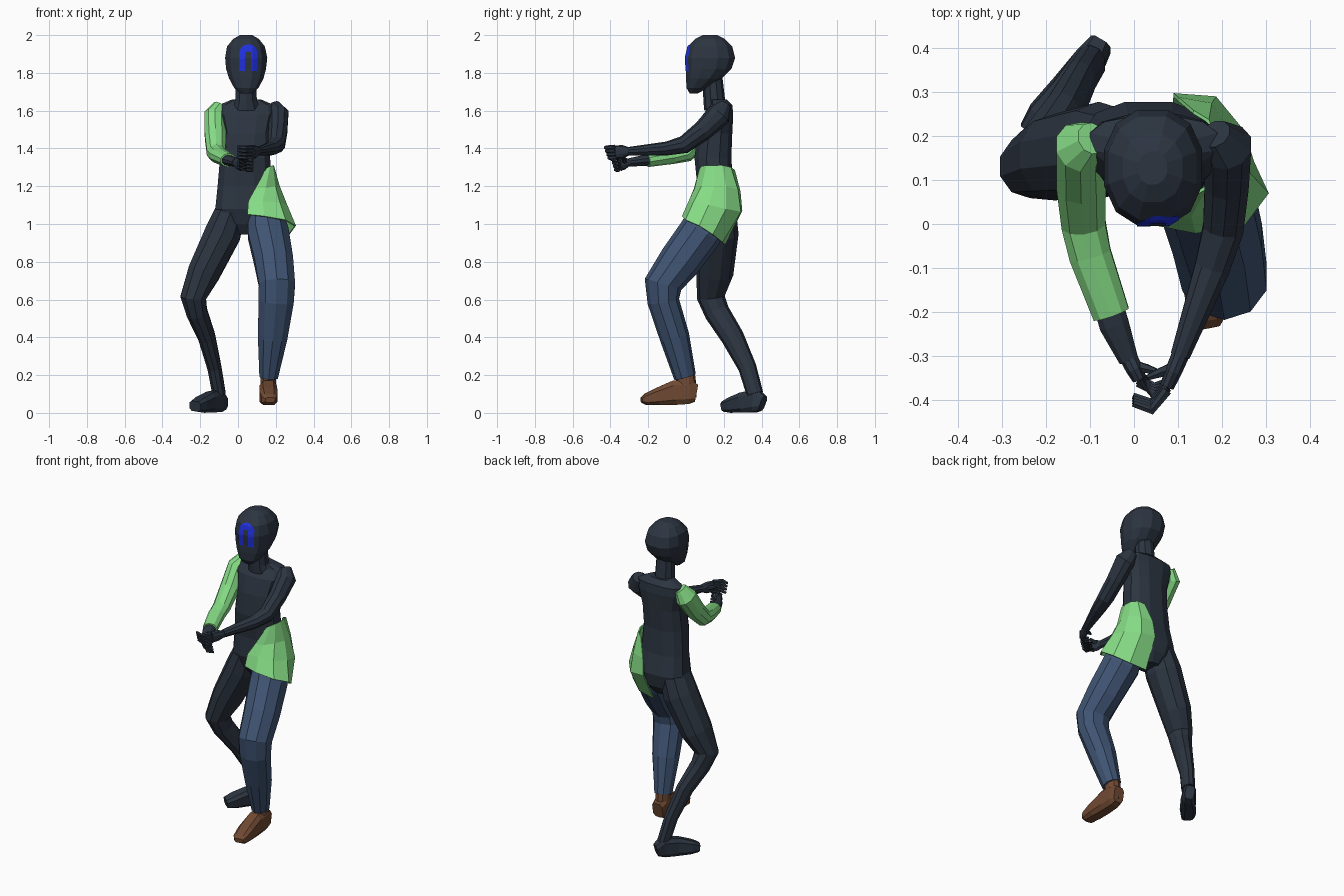
import bpy, bmesh, math
from mathutils import Vector
from mathutils.bvhtree import BVHTree


def material(name, rgb):
    m = bpy.data.materials.new(name)
    m.diffuse_color = (*rgb, 1)
    return m


DARK = material("dark slate", (0.025, 0.035, 0.052))
GREEN = material("light green", (0.24, 0.72, 0.24))
DENIM = material("denim blue", (0.05, 0.088, 0.17))
BROWN = material("boot brown", (0.16, 0.066, 0.032))
BLUE = material("bright blue", (0.015, 0.03, 0.75))


def finish(name, bm, mat):
    bmesh.ops.recalc_face_normals(bm, faces=bm.faces)
    me = bpy.data.meshes.new(name)
    bm.to_mesh(me)
    bm.free()
    me.materials.append(mat)
    ob = bpy.data.objects.new(name, me)
    bpy.context.collection.objects.link(ob)
    return ob


def tube(name, pts, mat, sides=10, flat=False, power=1.0):
    """Loft (super)elliptical rings (x, y, z, half width, half depth) along a path."""
    bm = bmesh.new()
    c = [Vector(p[:3]) for p in pts]
    grow = 1 / max(math.cos(math.pi / sides), 0.01) if power == 1 else 1
    if power < 1:
        grow = 1 / math.cos(math.pi / sides) ** power
    rings = []
    for i, p in enumerate(pts):
        t = Vector((0, 0, 1))
        if not flat:
            a = c[i] - c[i - 1] if i else c[1] - c[0]
            b = c[i + 1] - c[i] if i < len(c) - 1 else a
            t = (a.normalized() + b.normalized()).normalized()
        ref = Vector((1, 0, 0)) if abs(t.x) < 0.85 else Vector((0, -1, 0))
        u = (ref - t * ref.dot(t)).normalized()
        v = t.cross(u)
        ring = []
        for k in range(sides):
            ang = 2 * math.pi * (k + 0.5) / sides
            co, si = math.cos(ang), math.sin(ang)
            co = math.copysign(abs(co) ** power, co) * grow
            si = math.copysign(abs(si) ** power, si) * grow
            ring.append(bm.verts.new(c[i] + u * p[3] * co + v * p[4] * si))
        rings.append(ring)
    for r, s in zip(rings, rings[1:]):
        for k in range(sides):
            j = (k + 1) % sides
            bm.faces.new((r[k], r[j], s[j], s[k]))
    bm.faces.new(rings[0])
    bm.faces.new(rings[-1])
    return finish(name, bm, mat)


def stack(name, rows, mat, **kw):
    """Upright loft from rows of (z, x min, x max, y min, y max)."""
    pts = [((a + b) / 2, (d + e) / 2, z, (b - a) / 2, (e - d) / 2) for z, a, b, d, e in rows]
    return tube(name, pts, mat, flat=True, **kw)


def foot(name, rows, mat):
    """Boxy foot from heel to toe, rows of (x, y, sole z, top z, half width)."""
    tube(name, [(x, y, (lo + hi) / 2, w, (hi - lo) / 2) for x, y, lo, hi, w in rows],
         mat, sides=8, power=0.6)


# Head, neck and torso
head = stack("head", [
    (1.69, 0.015, 0.075, 0.02, 0.06), (1.72, -0.02, 0.108, 0.003, 0.115),
    (1.77, -0.047, 0.135, 0.0, 0.19), (1.82, -0.063, 0.148, 0.0, 0.24),
    (1.88, -0.068, 0.155, -0.004, 0.26), (1.94, -0.058, 0.142, 0.01, 0.245),
    (1.98, -0.025, 0.11, 0.05, 0.205), (2.0, 0.01, 0.075, 0.09, 0.165)], DARK, sides=12, power=0.88)
stack("neck", [(1.60, -0.03, 0.12, 0.1, 0.22), (1.65, -0.015, 0.1, 0.095, 0.205),
               (1.78, -0.01, 0.095, 0.09, 0.19)], DARK)
stack("torso", [
    (0.945, -0.01, 0.08, 0.11, 0.23), (1.0, -0.08, 0.15, 0.075, 0.265),
    (1.08, -0.12, 0.185, 0.05, 0.278), (1.2, -0.108, 0.18, 0.06, 0.25),
    (1.35, -0.095, 0.17, 0.045, 0.24), (1.48, -0.085, 0.175, 0.06, 0.245),
    (1.58, -0.11, 0.2, 0.09, 0.25), (1.63, -0.1, 0.19, 0.13, 0.245),
    (1.66, -0.03, 0.12, 0.13, 0.215)], DARK, sides=12, power=0.8)

# Arch-shaped face stripe, laid on the head surface as a thin plate
bm = bmesh.new()
bm.from_mesh(head.data)
tree = BVHTree.FromBMesh(bm)
bm.free()
bm = bmesh.new()


def on_face(x, z):
    hit = tree.ray_cast(Vector((x, -1, z)), Vector((0, 1, 0)))[0]
    return bm.verts.new((x, hit.y - 0.0025, z))


legs = [1.81 + 0.016 * i for i in range(6)]
arc = [math.pi * i / 16 for i in range(17)]
outline = [(1, 0, z) for z in legs] + [(math.cos(a), math.sin(a), 1.905) for a in arc]
outline += [(-1, 0, z) for z in reversed(legs)]
rows = []
for co, si, z in outline:
    rows.append([on_face(0.055 + co * (0.017 + f * 0.031), z + si * (0.008 + f * 0.038))
                 for f in (0, 0.25, 0.5, 0.75, 1)])
for r, s in zip(rows, rows[1:]):
    for k in range(4):
        bm.faces.new((r[k], r[k + 1], s[k + 1], s[k]))
finish("face_stripe", bm, BLUE)

# Sleeved right arm and bare left arm
tube("right_sleeve", [
    (-0.095, 0.195, 1.628, 0.035, 0.036), (-0.122, 0.175, 1.575, 0.056, 0.062),
    (-0.12, 0.09, 1.465, 0.056, 0.057), (-0.115, 0.0, 1.378, 0.05, 0.048),
    (-0.1, -0.07, 1.362, 0.048, 0.042), (-0.052, -0.205, 1.338, 0.042, 0.035)], GREEN)
tube("right_forearm", [
    (-0.06, -0.18, 1.34, 0.033, 0.028), (-0.045, -0.23, 1.335, 0.034, 0.027),
    (-0.012, -0.31, 1.325, 0.022, 0.02)], DARK)
tube("left_arm", [
    (0.185, 0.205, 1.628, 0.036, 0.033), (0.213, 0.175, 1.578, 0.055, 0.062),
    (0.211, 0.09, 1.495, 0.05, 0.052), (0.203, -0.01, 1.42, 0.046, 0.045),
    (0.178, -0.1, 1.4, 0.04, 0.035), (0.105, -0.3, 1.385, 0.022, 0.022)], DARK)


def hand(side, wrist, knuckle, bend, tip, thumb):
    """Palm plus four stacked curled fingers and a thumb."""
    w, k, b, t, th = map(Vector, (wrist, knuckle, bend, tip, thumb))
    tube(side + "_palm", [(*w, 0.02, 0.02), (*w.lerp(k, 0.5), 0.019, 0.034), (*k, 0.016, 0.034)], DARK)
    for i in range(4):
        off = Vector((0, 0.006 * i - 0.009, 0.027 - 0.018 * i))
        tube(f"{side}_finger_{i + 1}", [(*(p + off), r, r) for p, r in ((k, 0.011), (b, 0.010), (t, 0.007))],
             DARK, sides=6)
    m = w.lerp(k, 0.35)
    tube(side + "_thumb", [(*m, 0.012, 0.012), (*m.lerp(th, 0.6), 0.01, 0.01), (*th, 0.006, 0.006)],
         DARK, sides=6)


hand("right", (-0.012, -0.305, 1.325), (0.012, -0.352, 1.32), (0.045, -0.38, 1.315),
     (0.08, -0.365, 1.31), (0.05, -0.335, 1.35))
hand("left", (0.105, -0.3, 1.385), (0.075, -0.37, 1.38), (0.04, -0.415, 1.377),
     (-0.002, -0.4, 1.38), (0.03, -0.35, 1.395))

# Bare right leg and foot, stepping back
tube("right_leg", [
    (-0.02, 0.165, 1.12, 0.075, 0.09), (-0.08, 0.168, 0.95, 0.096, 0.105),
    (-0.182, 0.152, 0.74, 0.085, 0.094), (-0.237, 0.132, 0.61, 0.068, 0.07),
    (-0.217, 0.165, 0.53, 0.055, 0.064), (-0.165, 0.247, 0.4, 0.045, 0.058),
    (-0.125, 0.325, 0.24, 0.037, 0.046), (-0.1, 0.365, 0.1, 0.035, 0.042)], DARK)
foot("right_foot", [
    (-0.076, 0.408, 0.012, 0.09, 0.026), (-0.1, 0.372, 0.004, 0.125, 0.036),
    (-0.15, 0.305, 0.003, 0.11, 0.04), (-0.2, 0.242, 0.003, 0.083, 0.044),
    (-0.228, 0.205, 0.008, 0.062, 0.036)], DARK)

# Trousered left leg and boot, stepping forward
tube("left_trouser_leg", [
    (0.14, 0.14, 1.08, 0.085, 0.1), (0.16, 0.075, 0.95, 0.108, 0.11),
    (0.19, -0.035, 0.8, 0.102, 0.106), (0.206, -0.122, 0.68, 0.096, 0.096),
    (0.202, -0.12, 0.59, 0.093, 0.08), (0.183, -0.06, 0.4, 0.078, 0.075),
    (0.162, -0.005, 0.19, 0.049, 0.056)], DENIM)
tube("left_boot_shaft", [(0.16, -0.003, 0.22, 0.038, 0.046), (0.16, 0.0, 0.15, 0.042, 0.052),
                         (0.16, 0.002, 0.08, 0.038, 0.05)], BROWN)
foot("left_boot", [
    (0.16, 0.056, 0.058, 0.15, 0.034), (0.16, 0.02, 0.047, 0.175, 0.043),
    (0.16, -0.06, 0.042, 0.172, 0.046), (0.162, -0.15, 0.04, 0.132, 0.048),
    (0.166, -0.215, 0.042, 0.1, 0.041), (0.17, -0.236, 0.055, 0.082, 0.026)], BROWN)

# Flared coat panel wrapped round the left hip
panel = [
    [(0.15, 0.075, 1.295), (0.168, 0.085, 1.305), (0.182, 0.11, 1.31), (0.186, 0.15, 1.31),
     (0.184, 0.19, 1.31), (0.168, 0.235, 1.3), (0.135, 0.255, 1.285)],
    [(0.09, 0.045, 1.185), (0.145, 0.05, 1.19), (0.195, 0.085, 1.2), (0.217, 0.15, 1.2),
     (0.213, 0.21, 1.2), (0.175, 0.272, 1.18), (0.1, 0.285, 1.17)],
    [(0.055, 0.02, 1.12), (0.13, 0.018, 1.12), (0.22, 0.04, 1.11), (0.257, 0.12, 1.1),
     (0.248, 0.21, 1.08), (0.185, 0.287, 1.065), (0.09, 0.294, 1.07)],
    [(0.05, 0.0, 1.05), (0.14, -0.018, 1.04), (0.25, 0.0, 1.02), (0.303, 0.07, 0.99),
     (0.27, 0.14, 0.945), (0.19, 0.19, 0.905), (0.085, 0.205, 0.892)]]
bm = bmesh.new()
grid = [[bm.verts.new(p) for p in row] for row in panel]
for r, s in zip(grid, grid[1:]):
    for k in range(6):
        bm.faces.new((r[k], r[k + 1], s[k + 1], s[k]))
coat = finish("hip_coat_panel", bm, GREEN)
solid = coat.modifiers.new("thickness", 'SOLIDIFY')
solid.thickness = 0.008
solid.offset = 0
